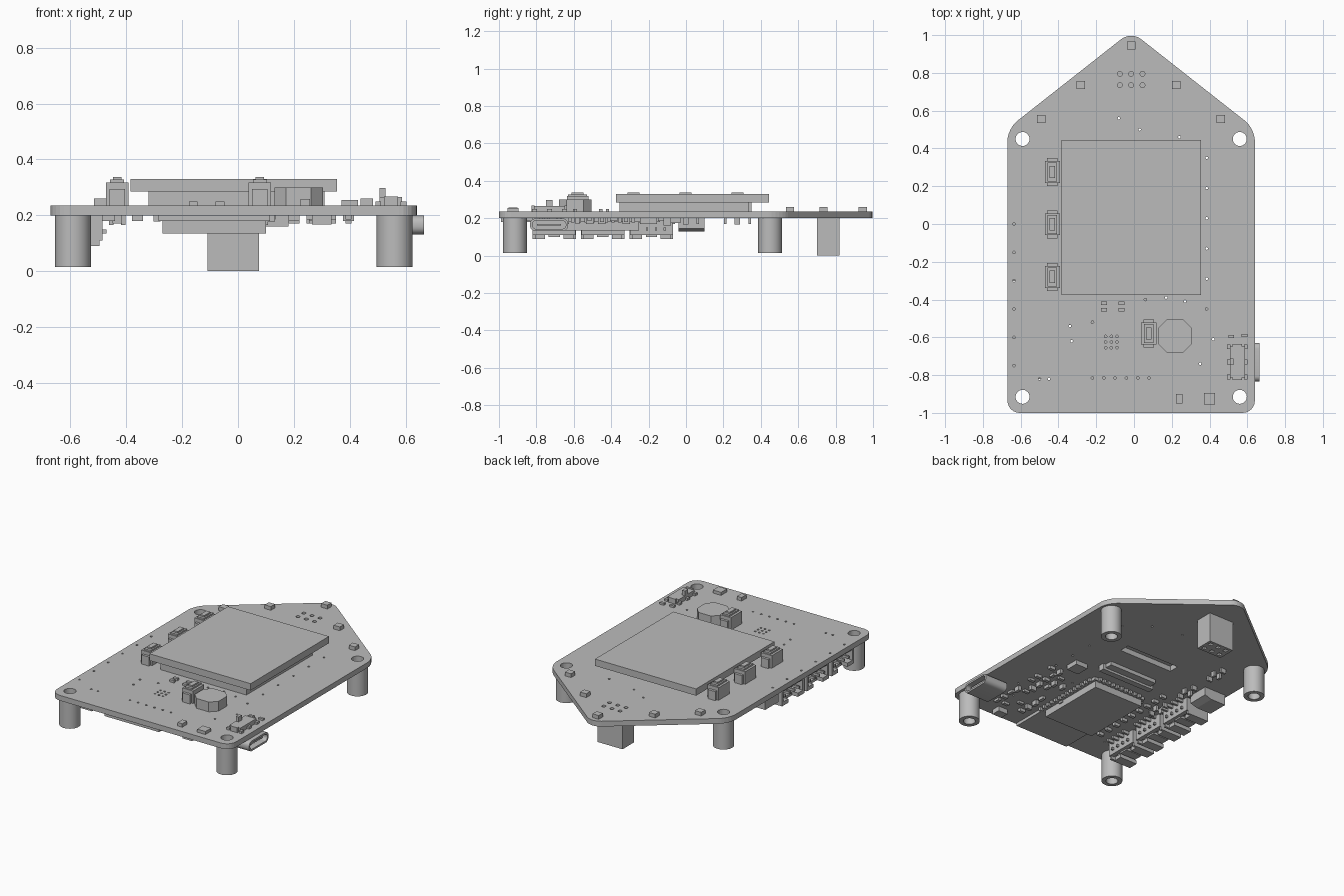
import bpy, bmesh, math, random
from mathutils import Matrix

cube = bpy.data.objects.get("Cube")
if cube:
    bpy.data.objects.remove(cube, do_unlink=True)

grey = bpy.data.materials.new("plain grey")
grey.use_nodes = True
grey.diffuse_color = (0.5, 0.5, 0.5, 1)
grey.node_tree.nodes["Principled BSDF"].inputs["Base Color"].default_value = (0.5, 0.5, 0.5, 1)

TOP, BOT = 0.235, 0.2  # faces of the circuit board


def finish(name, bm, smooth=False):
    bmesh.ops.recalc_face_normals(bm, faces=bm.faces)
    mesh = bpy.data.meshes.new(name)
    bm.to_mesh(mesh)
    bm.free()
    obj = bpy.data.objects.new(name, mesh)
    bpy.context.collection.objects.link(obj)
    mesh.materials.append(grey)
    if smooth:
        bpy.context.view_layer.objects.active = obj
        obj.select_set(True)
        bpy.ops.object.shade_smooth_by_angle()
        obj.select_set(False)
    return obj


def add_box(bm, x, y, z, sx, sy, z1):
    """Box centred on x, y, reaching from z to z1."""
    m = Matrix.Translation((x, y, (z + z1) / 2)) @ Matrix.Diagonal((sx, sy, z1 - z, 1))
    bmesh.ops.create_cube(bm, size=1, matrix=m)


def boxes(name, items):
    bm = bmesh.new()
    for it in items:
        add_box(bm, *it)
    return finish(name, bm)


def add_cyl(bm, x, y, z, r, z1, n=32):
    bmesh.ops.create_cone(bm, cap_ends=True, segments=n, radius1=r, radius2=r, depth=z1 - z,
                          matrix=Matrix.Translation((x, y, (z + z1) / 2)))


def cut(obj, bm):
    cutter = finish(obj.name + "_cutter", bm)
    cutter.hide_render = True
    cutter.hide_set(True)
    mod = obj.modifiers.new("cut", "BOOLEAN")
    mod.operation = "DIFFERENCE"
    mod.solver = "EXACT"
    mod.object = cutter
    bpy.context.view_layer.objects.active = obj
    bpy.ops.object.modifier_apply(modifier="cut")
    bpy.data.objects.remove(cutter, do_unlink=True)


def prism(name, points, depth, fillet=0.0, smooth=False, place=Matrix()):
    bm = bmesh.new()
    face = bm.faces.new([bm.verts.new((x, y, 0)) for x, y in points])
    if fillet:
        bmesh.ops.bevel(bm, geom=list(bm.verts), offset=fillet, segments=6,
                        profile=0.5, affect="VERTICES")
    ext = bmesh.ops.extrude_face_region(bm, geom=list(bm.faces))
    for v in ext["geom"]:
        if isinstance(v, bmesh.types.BMVert):
            v.co.z += depth
    bmesh.ops.transform(bm, matrix=place, verts=bm.verts)
    return finish(name, bm, smooth)


# House-shaped board with mounting holes, pin holes, vias and the cable slot
corners = [(-0.59, -0.915), (0.56, -0.915), (-0.59, 0.45), (0.56, 0.45)]
board = prism("circuit_board", [(-0.67, -1), (0.64, -1), (0.64, 0.505), (-0.015, 1.02), (-0.67, 0.505)],
              TOP - BOT, 0.065, False, Matrix.Translation((0, 0, BOT)))
pins = [(-0.015 + 0.06 * i, 0.765 + 0.03 * j) for i in (-1, 0, 1) for j in (-1, 1)]
holes = bmesh.new()
for x, y in corners:
    add_cyl(holes, x, y, 0.1, 0.037, 0.3)
for x, y in pins:
    add_cyl(holes, x, y, 0.1, 0.013, 0.3, 12)
vias = [(-0.12 + 0.03 * i, -0.625 + 0.03 * j) for i in (-1, 0, 1) for j in (-1, 0, 1)]
vias += [(-0.22 + 0.06 * i, -0.815) for i in range(6)]
vias += [(0.385, -0.45 + 0.16 * i) for i in range(6)]
vias += [(-0.635, -0.75 + 0.15 * i) for i in range(6)]
vias += [(-0.34, -0.54), (-0.33, -0.62), (-0.22, -0.52), (0.06, -0.4), (0.17, -0.39), (0.27, -0.41),
         (0.42, -0.61), (0.35, -0.74), (-0.5, -0.82), (-0.45, -0.82), (0.24, 0.46), (0.03, 0.5), (-0.08, 0.56)]
for x, y in vias:
    add_cyl(holes, x, y, 0.1, 0.007, 0.3, 8)
add_box(holes, 0, 0.145, 0.1, 0.4, 0.07, 0.3)
cut(board, holes)

# Hollow standoff legs
for i, (x, y) in enumerate(corners):
    bm = bmesh.new()
    add_cyl(bm, x, y, 0.015, 0.064, BOT, 40)
    leg = finish(f"standoff_{i + 1}", bm)
    bore = bmesh.new()
    add_cyl(bore, x, y, -0.1, 0.037, 0.3)
    cut(leg, bore)
    bpy.context.view_layer.objects.active = leg
    leg.select_set(True)
    bpy.ops.object.shade_smooth_by_angle()
    leg.select_set(False)

# Pin header with square sockets
header = boxes("pin_header", [(-0.017, 0.76, 0, 0.185, 0.12, BOT)])
sockets = bmesh.new()
for x, y in pins:
    add_box(sockets, x, y - 0.005, -0.1, 0.025, 0.025, 0.1)
cut(header, sockets)

# Display panel on its backing
boxes("display_panel", [(-0.015, 0.035, 0.285, 0.74, 0.82, 0.33)])
boxes("display_backing", [(-0.005, -0.01, TOP, 0.63, 0.69, 0.285)])

# Push buttons with clips, plunger and pegs through the board
for i, (x, y) in enumerate([(-0.432, 0.275), (-0.432, -0.002), (-0.432, -0.28), (0.078, -0.58)]):
    parts = [(x, y, TOP, 0.08, 0.115, 0.318), (x, y, 0.318, 0.05, 0.10, 0.328),
             (x, y, 0.328, 0.03, 0.065, 0.338)]
    for s in (-1, 1):
        parts += [(x, y + s * 0.065, TOP, 0.055, 0.018, 0.295), (x + s * 0.022, y, 0.165, 0.016, 0.03, BOT),
                  (x, y + s * 0.065, 0.17, 0.035, 0.014, TOP)]
    boxes(f"push_button_{i + 1}", parts)

# Octagonal sounder or coil
h, c = 0.087, 0.045
prism("octagonal_coil", [(h, -c), (h, c), (c, h), (-c, h), (-h, c), (-h, -c), (-c, -h), (c, -h)],
      0.065, 0, False, Matrix.Translation((0.217, -0.593, TOP)))

# Indicator lights and small top parts
boxes("indicator_lights", [(x, y, TOP, 0.045, 0.043, 0.26) for x, y in
                           [(-0.015, 0.945), (-0.282, 0.735), (0.223, 0.735), (-0.492, 0.555), (0.46, 0.555)]])
boxes("top_chips", [(0.4, -0.925, TOP, 0.06, 0.06, 0.255), (0.24, -0.925, TOP, 0.034, 0.05, 0.258)])
boxes("top_resistors", [(x, y, TOP, 0.032, 0.018, 0.25) for x in (-0.16, -0.065) for y in (-0.42, -0.455)]
      + [(x, y, TOP, 0.03, 0.016, 0.248) for x, y in [(0.515, -0.595), (0.585, -0.59)]])

# Slide switch
switch = [(0.547, -0.73, TOP, 0.08, 0.165, 0.265), (0.517, -0.73, 0.25, 0.02, 0.035, 0.297)]
for s in (-1, 1):
    switch += [(0.547 + s * 0.045, -0.73 + k * 0.08, TOP, 0.02, 0.025, 0.25) for k in (-1, 0, 1)]
    switch.append((0.547, -0.73 + s * 0.088, TOP, 0.05, 0.014, 0.268))
boxes("slide_switch", switch)

# Charging port: rounded shell open on the outer end
to_x = Matrix(((0, 0, 1, 0), (1, 0, 0, 0), (0, 1, 0, 0), (0, 0, 0, 1)))
a, b = 0.102, 0.034


def port_shape(a, b):
    return [(-a, -b), (a, -b), (a, b), (-a, b)]


port = prism("charging_port", port_shape(a, b), 0.17, 0.03, True,
             Matrix.Translation((0.495, -0.732, 0.165)) @ to_x)
core = prism("port_core", port_shape(a - 0.012, b - 0.012), 0.2, 0.02, False,
             Matrix.Translation((0.52, -0.732, 0.165)) @ to_x)
bm = bmesh.new()
bm.from_mesh(core.data)
bpy.data.objects.remove(core, do_unlink=True)
cut(port, bm)
boxes("port_tongue", [(0.58, -0.732, 0.16, 0.13, 0.13, 0.17)])

# Radio module with shield and edge pads
boxes("radio_module", [(-0.085, -0.615, 0.18, 0.4, 0.75, BOT)])
boxes("module_shield", [(-0.085, -0.49, 0.135, 0.37, 0.48, 0.18)])
pads = [(-0.085 + s * 0.205, -0.75 + 0.036 * i, 0.178, 0.024, 0.018, BOT) for s in (-1, 1) for i in range(14)]
pads += [(-0.24 + 0.035 * i, -0.238, 0.178, 0.018, 0.024, BOT) for i in range(10)]
boxes("module_pads", pads)

# Ribbon connector
boxes("ribbon_connector", [(-0.02, -0.1, 0.16, 0.4, 0.04, BOT), (-0.02, -0.055, 0.175, 0.36, 0.05, BOT)]
      + [(-0.17 + 0.025 * i, -0.135, 0.185, 0.01, 0.03, BOT) for i in range(13)])

# Cable sockets along the right edge: trays with walls and contacts
for i, y in enumerate((-0.705, -0.445, -0.185)):
    parts = [(-0.5, y, 0.11, 0.03, 0.23, BOT), (-0.57, y, 0.18, 0.16, 0.23, BOT)]
    for s in (-1, 1):
        parts += [(-0.575, y + s * 0.108, 0.09, 0.16, 0.016, BOT),
                  (-0.59, y + s * 0.075, 0.09, 0.13, 0.05, 0.115)]
    parts.append((-0.565, y, 0.1, 0.12, 0.06, 0.118))
    parts += [(-0.56, y + k * 0.048, 0.135, 0.18, 0.012, 0.15) for k in (-1.5, -0.5, 0.5, 1.5)]
    parts += [(-0.465, y + k * 0.048, 0.18, 0.05, 0.014, BOT) for k in (-1.5, -0.5, 0.5, 1.5)]
    boxes(f"cable_socket_{i + 1}", parts)

# Battery socket with a sloping back
to_y = Matrix(((1, 0, 0, 0), (0, 0, 1, 0), (0, 1, 0, 0), (0, 0, 0, 1)))
prism("battery_socket", [(-0.65, 0.13), (-0.54, 0.13), (-0.49, 0.145), (-0.49, BOT), (-0.65, BOT)],
      0.14, 0, False, Matrix.Translation((0, -0.04, 0)) @ to_y)

# Small parts scattered on the underside
random.seed(4)
small = []
for x in (0.2, 0.265, 0.33, 0.395):
    for k in range(9):
        y = -0.84 + 0.065 * k
        if random.random() < 0.75:
            turn = random.random() < 0.5
            small.append((x, y, random.choice((0.17, 0.18, 0.185)),
                          0.04 if turn else 0.022, 0.022 if turn else 0.04, BOT))
small += [(-0.36, -0.75 + 0.075 * k, 0.18, 0.04, 0.022, BOT) for k in range(9)]
boxes("underside_parts", small)
boxes("underside_chips", [(0.29, -0.2, 0.17, 0.09, 0.09, BOT), (0.3, -0.93, 0.168, 0.07, 0.06, BOT)])
